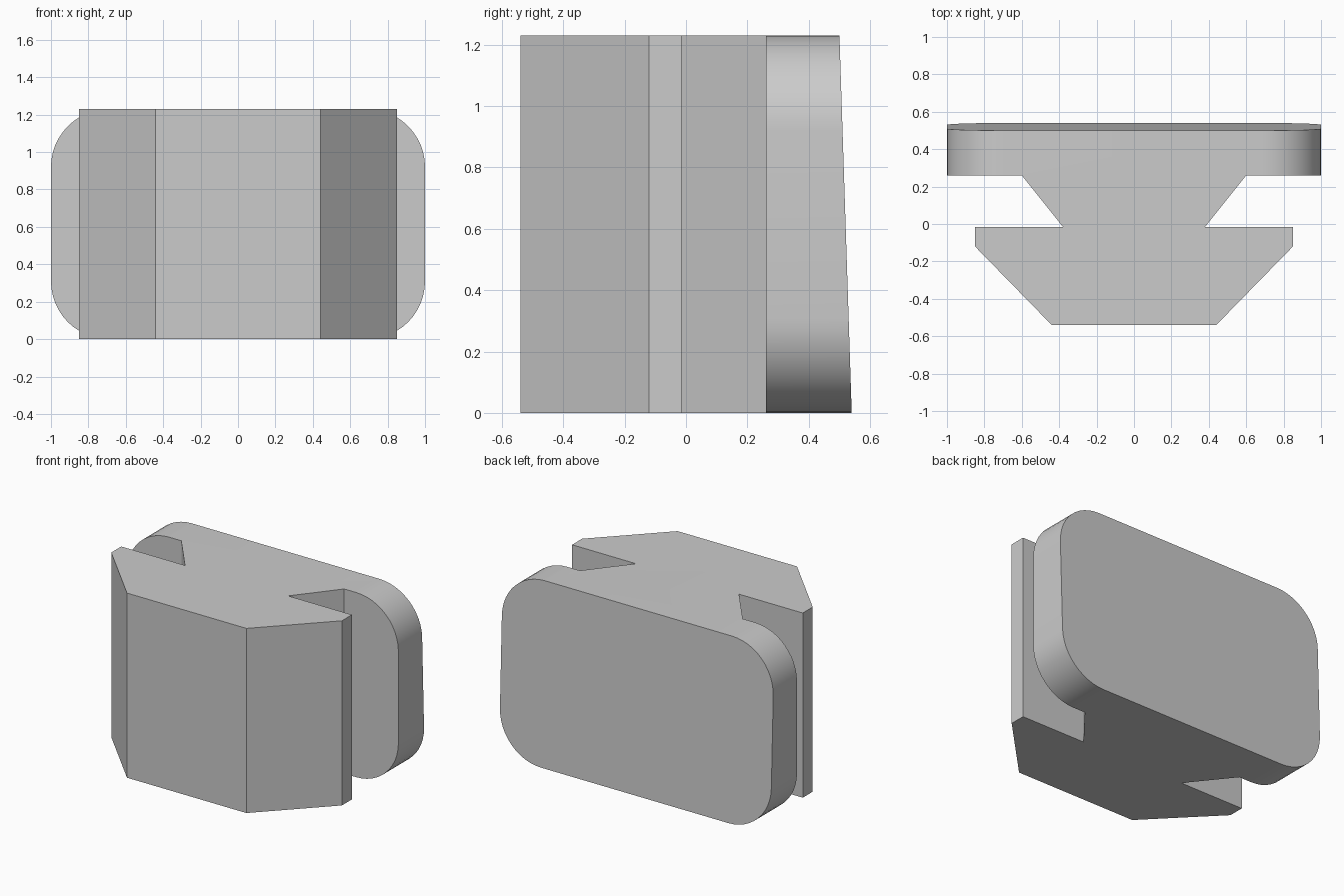
import bpy
import bmesh

cube = bpy.data.objects.get("Cube")
if cube:
    bpy.data.objects.remove(cube, do_unlink=True)

HEIGHT = 1.23
BACK_LOW, BACK_HIGH = 0.54, 0.50
CORNER = 0.31

# Plain grey material
grey = bpy.data.materials.new("plain grey")
grey.use_nodes = True
colour = (0.6, 0.6, 0.6, 1)
grey.diffuse_color = colour
grey.node_tree.nodes["Principled BSDF"].inputs["Base Color"].default_value = colour

# Half outline seen from above: chamfered foot, tapered neck, wide plate
half = [(0.44, -0.54), (0.85, -0.12), (0.85, -0.015), (0.38, -0.015),
        (0.60, 0.26), (1.0, 0.26), (1.0, BACK_LOW)]
outline = half + [(-x, y) for x, y in reversed(half)]

# Extrude the outline upward
bm = bmesh.new()
base = bm.faces.new([bm.verts.new((x, y, 0)) for x, y in outline])
top = bmesh.ops.extrude_face_region(bm, geom=[base])["geom"]
for v in top:
    if isinstance(v, bmesh.types.BMVert):
        v.co.z = HEIGHT
        if v.co.y > BACK_LOW - 0.01:      # sloping back of the plate
            v.co.y = BACK_HIGH
bmesh.ops.recalc_face_normals(bm, faces=bm.faces)

# Round the four corners of the plate
corners = [e for e in bm.edges
           if all(abs(v.co.x) > 0.99 for v in e.verts)
           and abs(e.verts[0].co.z - e.verts[1].co.z) < 0.01]
corners = [e for e in corners if abs(e.verts[0].co.y - e.verts[1].co.y) > 0.1]
bmesh.ops.bevel(bm, geom=corners, offset=CORNER, offset_type='OFFSET',
                segments=12, profile=0.5, affect='EDGES')
bmesh.ops.recalc_face_normals(bm, faces=bm.faces)

mesh = bpy.data.meshes.new("slot_insert")
bm.to_mesh(mesh)
bm.free()
mesh.materials.append(grey)
insert = bpy.data.objects.new("slot_insert", mesh)
bpy.context.collection.objects.link(insert)

# Smooth the rounded corners, keep the other edges crisp
bpy.ops.object.select_all(action='DESELECT')
insert.select_set(True)
bpy.context.view_layer.objects.active = insert
bpy.ops.object.shade_smooth_by_angle(angle=0.5)
